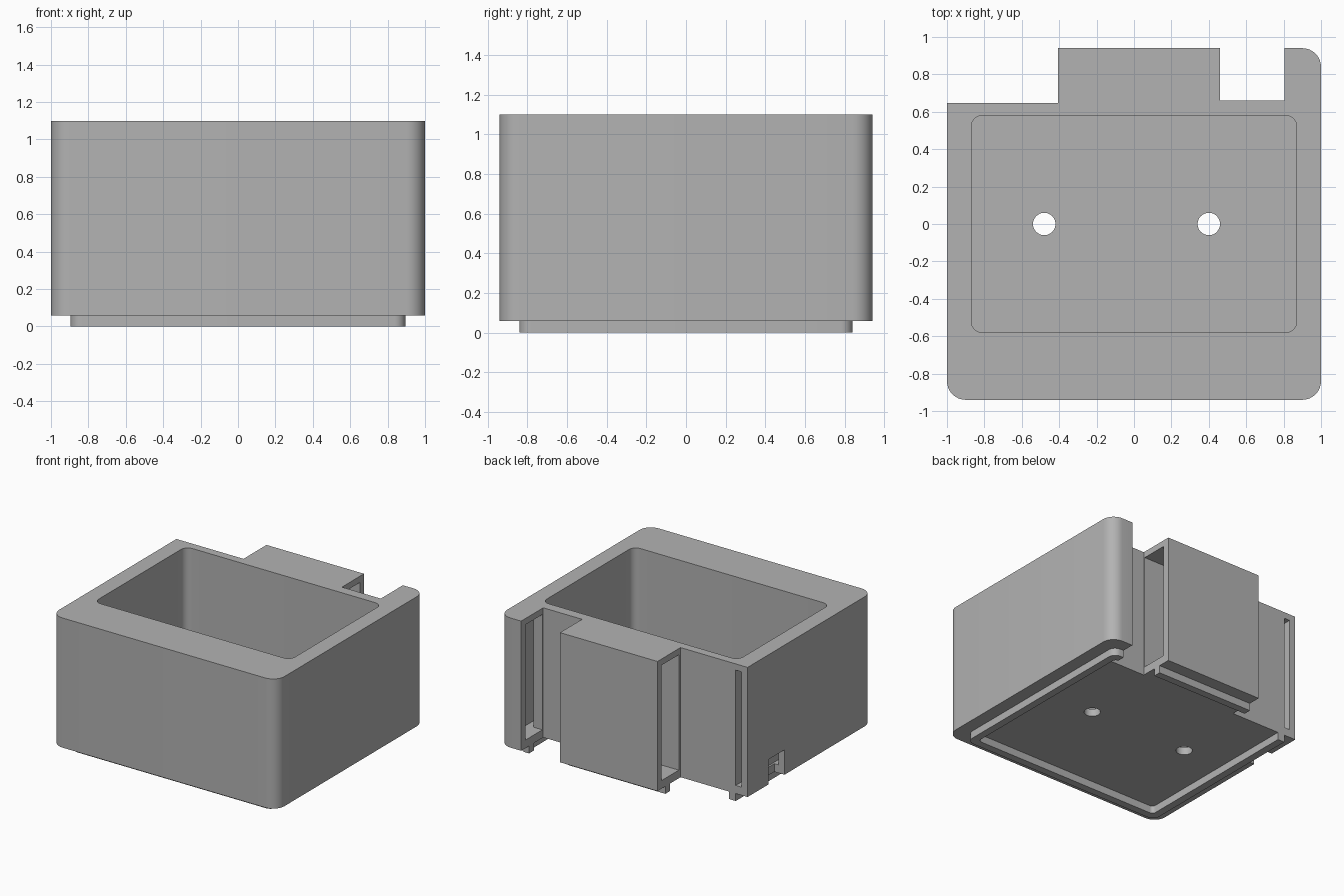
import bpy, bmesh, math

if "Cube" in bpy.data.objects:
    bpy.data.objects.remove(bpy.data.objects["Cube"], do_unlink=True)

grey = bpy.data.materials.new("plain_grey")
grey.use_nodes = True
COLOUR = (0.45, 0.45, 0.45, 1)
grey.diffuse_color = COLOUR
grey.node_tree.nodes["Principled BSDF"].inputs["Base Color"].default_value = COLOUR


def outline(hx, hy, r, steps=8):
    """Rounded rectangle, centred on the origin, counter-clockwise."""
    pts = []
    for quarter, (sx, sy) in enumerate([(1, 1), (-1, 1), (-1, -1), (1, -1)]):
        for i in range(steps + 1):
            a = math.pi / 2 * (quarter + i / steps)
            pts.append((sx * (hx - r) + r * math.cos(a), sy * (hy - r) + r * math.sin(a)))
    return pts


def make(name, bm):
    bmesh.ops.recalc_face_normals(bm, faces=bm.faces)
    mesh = bpy.data.meshes.new(name)
    bm.to_mesh(mesh)
    bm.free()
    mesh.materials.append(grey)
    obj = bpy.data.objects.new(name, mesh)
    bpy.context.collection.objects.link(obj)
    return obj


def prism(name, pts, z0, z1):
    bm = bmesh.new()
    face = bm.faces.new([bm.verts.new((x, y, z0)) for x, y in pts])
    top = bmesh.ops.extrude_face_region(bm, geom=[face], use_keep_orig=True)["geom"]
    verts = [v for v in top if isinstance(v, bmesh.types.BMVert)]
    bmesh.ops.translate(bm, vec=(0, 0, z1 - z0), verts=verts)
    return make(name, bm)


def ring(name, outer, inner, z0, z1):
    """Solid band between two matching outlines."""
    bm = bmesh.new()
    loops = [[bm.verts.new((x, y, z)) for x, y in pts]
             for pts, z in [(outer, z0), (outer, z1), (inner, z1), (inner, z0)]]
    n = len(outer)
    for k in range(4):
        a, b = loops[k], loops[(k + 1) % 4]
        for i in range(n):
            j = (i + 1) % n
            bm.faces.new((a[i], a[j], b[j], b[i]))
    return make(name, bm)


def block(name, x0, x1, y0, y1, z0, z1):
    return prism(name, [(x0, y0), (x1, y0), (x1, y1), (x0, y1)], z0, z1)


def hole(name, x, y, r, z0, z1, n=32):
    pts = [(x + r * math.cos(2 * math.pi * i / n), y + r * math.sin(2 * math.pi * i / n))
           for i in range(n)]
    return prism(name, pts, z0, z1)


def cut(target, cutters):
    bpy.context.view_layer.objects.active = target
    for c in cutters:
        mod = target.modifiers.new(c.name, "BOOLEAN")
        mod.operation = "DIFFERENCE"
        mod.solver = "EXACT"
        mod.object = c
        bpy.ops.object.modifier_apply(modifier=mod.name)


# Main box and the locating lip below it
HY = 0.94
BASE, TOP, FLOOR = 0.06, 1.10, 0.12
box = prism("box_body", outline(1, HY, 0.1), BASE, TOP)
lip = ring("bottom_lip", outline(0.895, 0.84, 0.06), outline(0.835, 0.78, 0.03), 0, BASE + 0.01)

# Open pocket and the hollow inside the double walls
pocket = prism("pocket_cutter", outline(0.87, 0.58, 0.06), FLOOR, 2)
hollow = ring("hollow_cutter", outline(0.947, 0.887, 0.05), outline(0.895, 0.67, 0.02), 0.125, 1.05)

# Back corner step, back notch, cable slot and two screw holes
step = block("step_cutter", -2, -0.405, 0.648, 2, -1, 2)
notch = block("notch_cutter", 0.46, 0.805, 0.66, 2, -1, 2)
slot = block("slot_cutter", -2, -0.91, 0.18, 0.38, -1, 0.26)
holes = [hole("screw_hole_cutter", x, 0, 0.06, -1, 0.5) for x in (-0.48, 0.40)]

cut(box, [hollow, pocket, step, notch, slot] + holes)
cut(lip, [step, notch])

for c in [pocket, hollow, step, notch, slot] + holes:
    bpy.data.objects.remove(c, do_unlink=True)

# Smooth the rounded corners, keep the edges crisp
for obj in (box, lip):
    bpy.ops.object.select_all(action="DESELECT")
    obj.select_set(True)
    bpy.context.view_layer.objects.active = obj
    bpy.ops.object.shade_smooth_by_angle(angle=math.radians(30))
